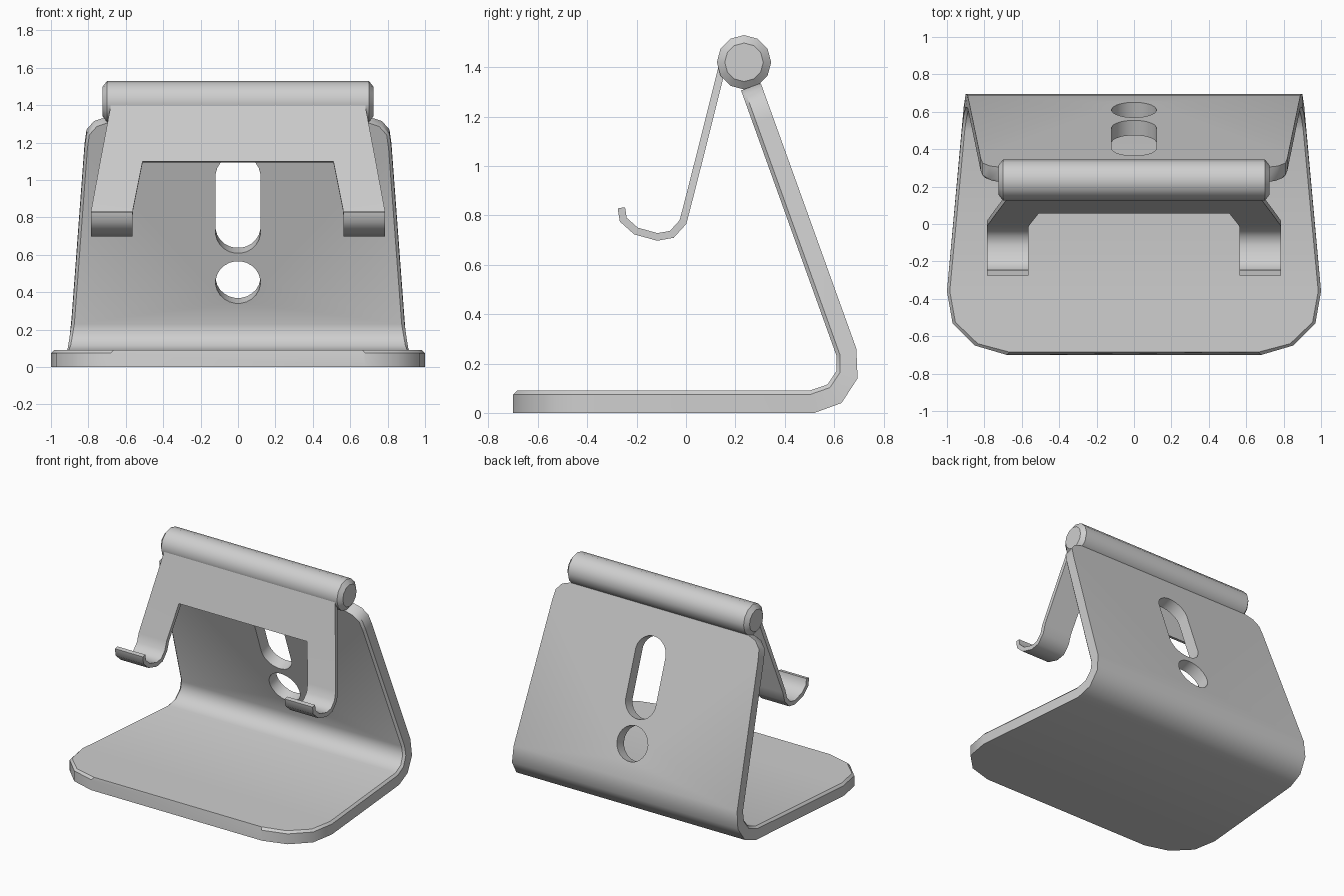
import bpy, bmesh, math
from mathutils import Vector

if "Cube" in bpy.data.objects:
    bpy.data.objects.remove(bpy.data.objects["Cube"])

metal = bpy.data.materials.new("light_grey_metal")
metal.diffuse_color = (0.62, 0.62, 0.62, 1)
metal.use_nodes = True
metal.node_tree.nodes["Principled BSDF"].inputs["Base Color"].default_value = metal.diffuse_color


def make(name, bm, recalc=True):
    if recalc:
        bmesh.ops.recalc_face_normals(bm, faces=bm.faces[:])
    me = bpy.data.meshes.new(name)
    bm.to_mesh(me)
    bm.free()
    ob = bpy.data.objects.new(name, me)
    bpy.context.collection.objects.link(ob)
    me.materials.append(metal)
    return ob


def loft(name, rings):
    """Closed solid through a list of equal-length rings."""
    bm = bmesh.new()
    rs = [[bm.verts.new(p) for p in r] for r in rings]
    n = len(rs[0])
    for a, b in zip(rs, rs[1:]):
        for i in range(n):
            bm.faces.new((a[i], a[(i + 1) % n], b[(i + 1) % n], b[i]))
    bm.faces.new(rs[0][::-1])
    bm.faces.new(rs[-1])
    return make(name, bm)


def finish(ob, angle=38):
    """Apply modifiers and smooth."""
    bpy.ops.object.select_all(action='DESELECT')
    ob.select_set(True)
    bpy.context.view_layer.objects.active = ob
    for m in list(ob.modifiers):
        bpy.ops.object.modifier_apply(modifier=m.name)
    bpy.ops.object.shade_smooth_by_angle(angle=math.radians(angle))


# directions of the leaning back panel
N = Vector((0, 0.941, 0.339))
D = Vector((0, -0.339, 0.941))


def back_y(z):
    return 0.69 - (z - 0.26) * 0.36


# bent stand: (outer y, outer z, inner y, inner z, half width)
stations = [(-0.70, 0, -0.685, 0.09, 0.68), (-0.65, 0, -0.64, 0.09, 0.85),
            (-0.53, 0, -0.525, 0.09, 0.97), (-0.36, 0, -0.36, 0.09, 1.0),
            (0.52, 0, 0.50, 0.09, 0.92), (0.63, 0.04, 0.573, 0.115, 0.91),
            (0.695, 0.14, 0.61, 0.17, 0.90), (0.69, 0.26, 0.61, 0.23, 0.89)]
for z, w in ((1.20, 0.82), (1.27, 0.81), (1.315, 0.77), (1.335, 0.71)):
    y = back_y(z)
    stations.append((y, z, y - 0.08, z - 0.029, w))
rings = []
for k, (oy, oz, iy, iz, w) in enumerate(stations):
    my, mz = iy + (oy - iy) * 0.17, iz + (oz - iz) * 0.17
    if k < 4:
        my = oy
    half = [(w, oy, oz), (w, my, mz), (w - 0.015, iy, iz)]
    rings.append(half + [(-x, y, z) for x, y, z in reversed(half)])
stand = loft("bent_stand", rings)


# holes through the back panel
def cut(name, z_low, z_high, r=0.12, n=24):
    low, high = (Vector((0, back_y(z), z)) for z in (z_low, z_high))
    outline = []
    for k in range(n):
        a = (k + 0.5) * 2 * math.pi / n
        c = high if math.sin(a) > 0 else low
        outline.append(c + Vector((r * math.cos(a), 0, 0)) + D * r * math.sin(a))
    cutter = loft(name, [[p + N * t for p in outline] for t in (-0.2, 0.1)])
    cutter.hide_render = True
    m = stand.modifiers.new(name, 'BOOLEAN')
    m.operation = 'DIFFERENCE'
    m.solver = 'EXACT'
    m.object = cutter
    return cutter


cutters = [cut("round_hole_cutter", 0.482, 0.482), cut("slot_cutter", 0.75, 1.05)]
finish(stand)
for c in cutters:
    bpy.data.objects.remove(c)

# hinge roller on top
roller = loft("hinge_roller", [
    [(x, 0.235 + r * math.sin(a), 1.42 + r * math.cos(a))
     for a in (k * math.pi / 6 for k in range(12))]
    for x, r in ((-0.725, 0.078), (-0.70, 0.11), (0.70, 0.11), (0.725, 0.078))])
finish(roller)

# hanging arm with two hooks: (y, z, inner x, outer x)
path = [(0.131, 1.40, 0.45, 0.68), (0.056, 1.10, 0.51, 0.737),
        (-0.01, 0.84, 0.562, 0.785), (-0.026, 0.78, 0.565, 0.787),
        (-0.065, 0.737, 0.565, 0.787), (-0.115, 0.728, 0.565, 0.787),
        (-0.195, 0.75, 0.565, 0.787), (-0.24, 0.79, 0.565, 0.787),
        (-0.247, 0.833, 0.565, 0.787)]
bm = bmesh.new()
rows = [[bm.verts.new((x, y, z)) for x in (-xo, -xi, xi, xo)] for y, z, xi, xo in path]
for i, (a, b) in enumerate(zip(rows, rows[1:])):
    for c in ((0, 1, 2) if i == 0 else (0, 2)):
        bm.faces.new((a[c], a[c + 1], b[c + 1], b[c]))
arm = make("hook_arm", bm, recalc=False)
s = arm.modifiers.new("thickness", 'SOLIDIFY')
s.thickness = 0.03
s.offset = 1
s.use_even_offset = True
finish(arm, 45)
